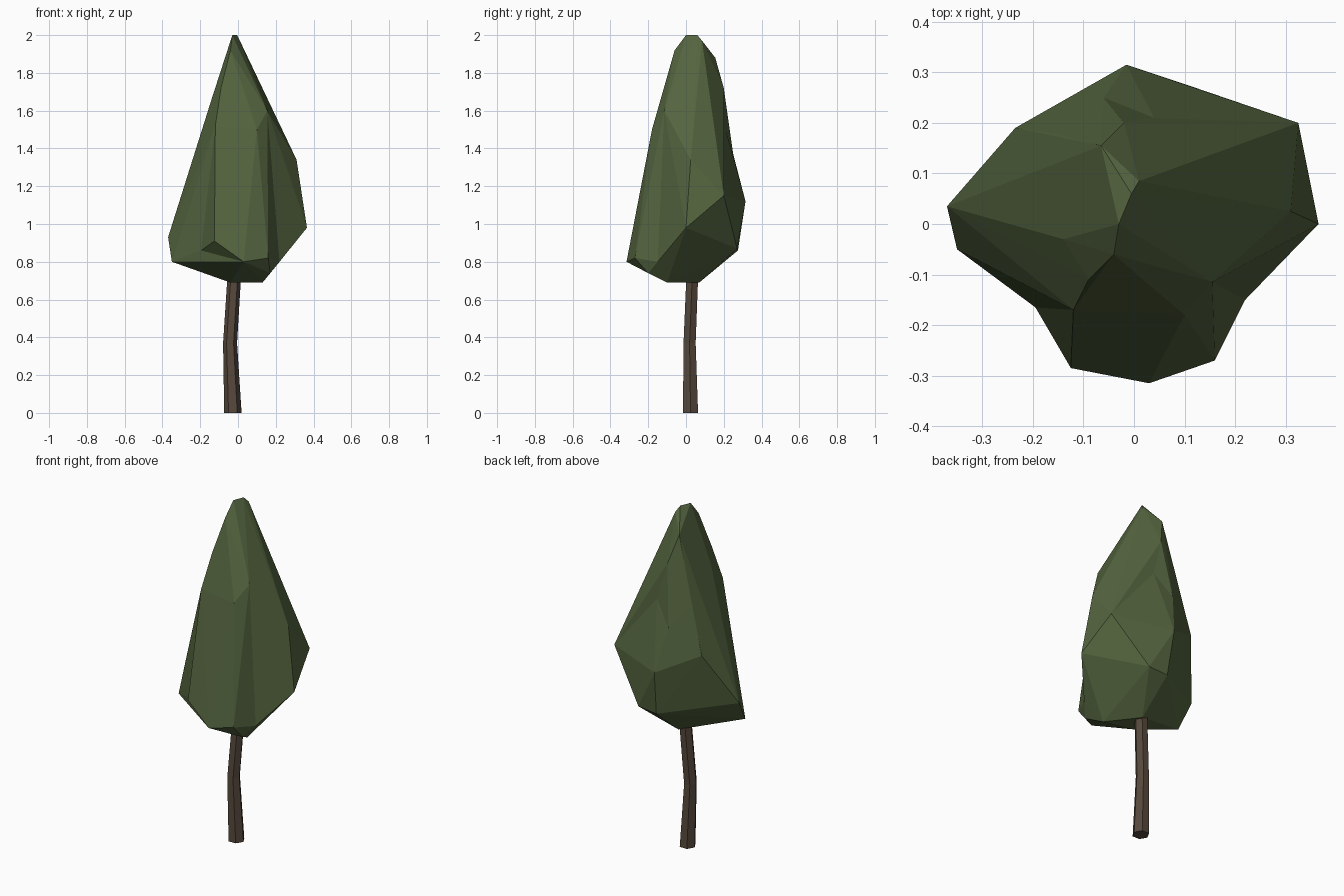
import bpy
import bmesh
from math import cos, sin, tau

default_cube = bpy.data.objects.get("Cube")
if default_cube:
    bpy.data.objects.remove(default_cube, do_unlink=True)


def make_material(name, colour):
    material = bpy.data.materials.new(name)
    material.use_nodes = True
    material.diffuse_color = colour
    shader = next(n for n in material.node_tree.nodes if n.type == "BSDF_PRINCIPLED")
    shader.inputs["Base Color"].default_value = colour
    shader.inputs["Roughness"].default_value = 0.9
    return material


def make_object(name, bm, material):
    bmesh.ops.recalc_face_normals(bm, faces=bm.faces[:])
    mesh = bpy.data.meshes.new(name)
    bm.to_mesh(mesh)
    bm.free()
    mesh.materials.append(material)
    item = bpy.data.objects.new(name, mesh)
    bpy.context.scene.collection.objects.link(item)
    return item


leaf_green = make_material("leaf_green", (0.088, 0.127, 0.049, 1))
bark_brown = make_material("bark_brown", (0.095, 0.066, 0.046, 1))

# Trunk: hexagonal rings (centre x, centre y, height, radius) with a slight bend
trunk_rings = [(-0.027, 0.024, 0, 0.046), (-0.042, 0.019, 0.37, 0.037),
               (-0.02, 0.033, 0.72, 0.036)]
SIDES = 6


def build_trunk():
    bm = bmesh.new()
    loops = []
    for x, y, z, radius in trunk_rings:
        angles = [tau * i / SIDES for i in range(SIDES)]
        loops.append([bm.verts.new((x + radius * cos(a), y + radius * sin(a), z))
                      for a in angles])
    for lower, upper in zip(loops, loops[1:]):
        for i in range(SIDES):
            j = (i + 1) % SIDES
            bm.faces.new((lower[i], lower[j], upper[j], upper[i]))
    bm.faces.new(loops[0][::-1])
    bm.faces.new(loops[-1])
    return make_object("trunk", bm, bark_brown)


# Crown: corner points of the faceted foliage, grouped by height
underside = [(-0.04, -0.06, 0.69), (0.13, -0.1, 0.69), (0, 0.07, 0.69),
             (0.17, -0.2, 0.74)]
skirt = [(-0.35, -0.05, 0.8), (-0.37, 0.035, 0.93), (-0.125, -0.285, 0.91),
         (0.03, -0.315, 0.8), (0.16, -0.27, 0.82), (0.365, 0, 0.98),
         (0.12, 0.27, 0.87), (0, 0.275, 0.86)]
middle = [(0.325, 0.2, 1.15), (-0.015, 0.315, 1.12), (-0.235, 0.19, 1.23),
          (0.31, 0.025, 1.34), (-0.16, 0.18, 1.5), (0.1, -0.18, 1.5),
          (-0.12, -0.17, 1.52), (0.155, -0.115, 1.6)]
top = [(-0.14, -0.03, 1.66), (-0.09, -0.11, 1.72), (-0.02, 0.2, 1.72),
       (-0.065, 0.155, 1.88), (-0.04, -0.06, 1.92), (0.01, 0.085, 1.97),
       (-0.005, 0.06, 2), (-0.03, 0, 2)]
# Dents are pushed out while the hull forms, then drawn back in
dents = [(0.22, -0.15, 0.8), (-0.195, -0.165, 0.86),
         (0.04, 0.21, 1.5), (-0.06, 0.25, 1.37)]
PUSH = 1.15


def build_crown():
    bm = bmesh.new()
    for point in underside + skirt + middle + top:
        bm.verts.new(point)
    dent_verts = [bm.verts.new((x * PUSH, y * PUSH, z)) for x, y, z in dents]
    bmesh.ops.convex_hull(bm, input=bm.verts[:], use_existing_faces=False)
    for vert, point in zip(dent_verts, dents):
        vert.co = point
    unused = [v for v in bm.verts if not v.link_faces]
    bmesh.ops.delete(bm, geom=unused, context="VERTS")
    return make_object("crown", bm, leaf_green)


build_trunk()
build_crown()
